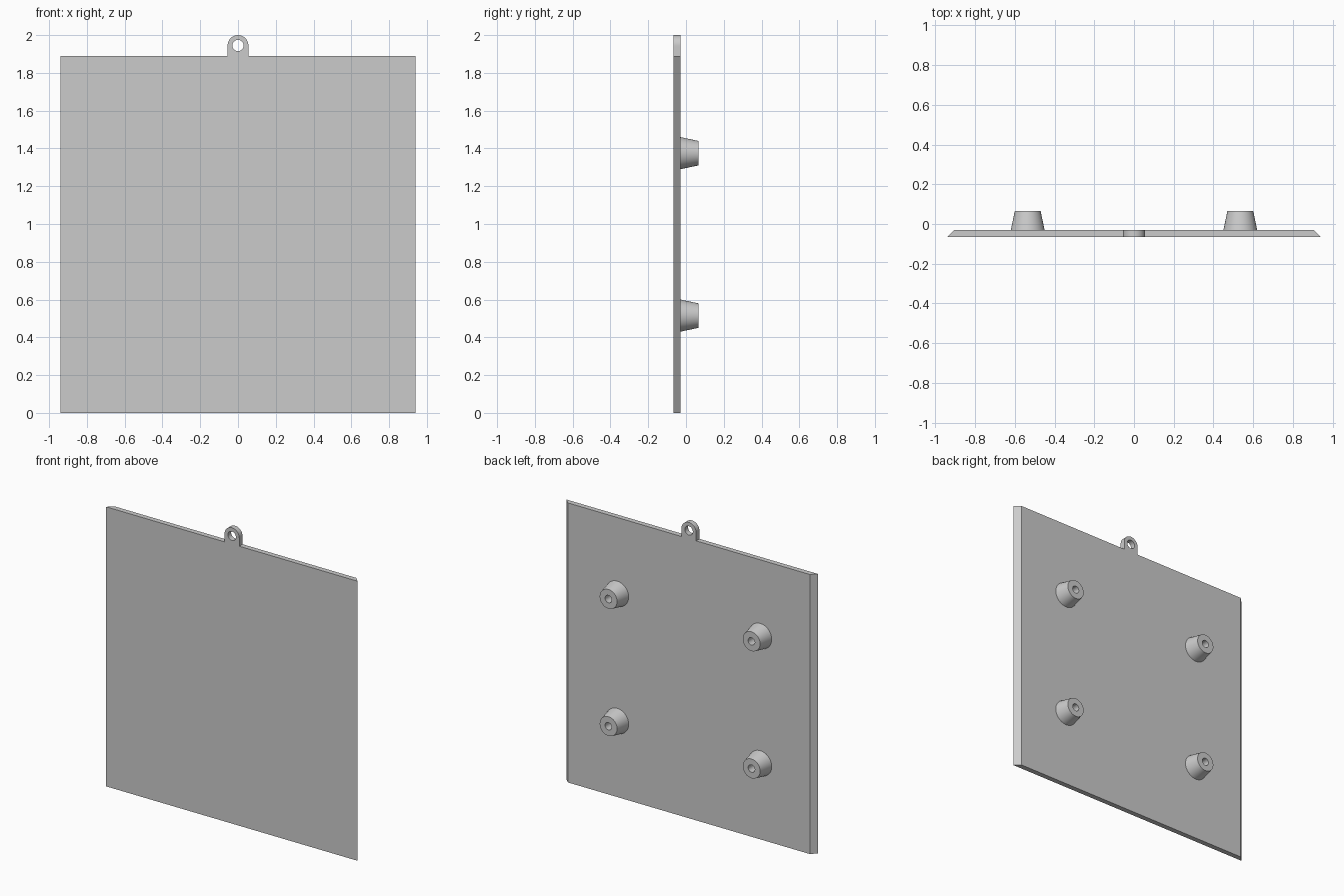
import bpy, bmesh
from math import sin, cos, pi, radians

cube = bpy.data.objects.get("Cube")
if cube:
    bpy.data.objects.remove(cube)

FRONT, BACK, BOSS_END = -0.065, -0.03, 0.065
PLATE_TOP = 1.89

grey = bpy.data.materials.new("plain_grey")
grey.use_nodes = True
COLOUR = (0.6, 0.6, 0.6, 1)
grey.diffuse_color = COLOUR
grey.node_tree.nodes["Principled BSDF"].inputs["Base Color"].default_value = COLOUR


def finish(name, bm, smooth=False):
    """Turn a bmesh into a named, coloured object."""
    bmesh.ops.recalc_face_normals(bm, faces=bm.faces)
    mesh = bpy.data.meshes.new(name)
    bm.to_mesh(mesh)
    bm.free()
    mesh.materials.append(grey)
    obj = bpy.data.objects.new(name, mesh)
    bpy.context.collection.objects.link(obj)
    if smooth:
        bpy.ops.object.select_all(action='DESELECT')
        obj.select_set(True)
        bpy.context.view_layer.objects.active = obj
        bpy.ops.object.shade_smooth_by_angle(angle=radians(30))
    return obj


def bridge(bm, a, b):
    """Join two closed vertex loops with quads."""
    n = len(a)
    for i in range(n):
        j = (i + 1) % n
        bm.faces.new((a[i], a[j], b[j], b[i]))


# Plate: trapezoid cross-section with mitred left and right edges
bm = bmesh.new()
section = [(-0.94, FRONT), (0.94, FRONT), (0.905, BACK), (-0.905, BACK)]
low, high = [[bm.verts.new((x, y, z)) for x, y in section] for z in (0, PLATE_TOP)]
bridge(bm, low, high)
bm.faces.new(low)
bm.faces.new(high)
finish("plate", bm)

# Hanging tab: round top, square foot, round hole through it
TAB_R, HOLE_R, SEGMENTS = 0.055, 0.03, 48
tab_z = PLATE_TOP + TAB_R


def tab_loop(bm, y, outer):
    loop = []
    for i in range(SEGMENTS):
        c, s = cos(2 * pi * i / SEGMENTS), sin(2 * pi * i / SEGMENTS)
        r = TAB_R if outer else HOLE_R
        if outer and s < 0:
            r /= max(abs(c), abs(s))
        loop.append(bm.verts.new((r * c, y, tab_z + r * s)))
    return loop


bm = bmesh.new()
loops = [tab_loop(bm, y, outer) for y, outer in
         ((FRONT, True), (BACK, True), (BACK, False), (FRONT, False))]
for k in range(4):
    bridge(bm, loops[k], loops[(k + 1) % 4])
finish("hanging_tab", bm, smooth=True)


# Tapered bosses on the back, each with a blind screw hole
def boss(name, x, z):
    bm = bmesh.new()
    profile = [(0.085, BACK), (0.065, BOSS_END), (0.025, BOSS_END), (0.025, BACK + 0.005)]
    rings = [[bm.verts.new((x + r * cos(2 * pi * i / SEGMENTS), y,
                            z + r * sin(2 * pi * i / SEGMENTS)))
              for i in range(SEGMENTS)] for r, y in profile]
    for a, b in zip(rings, rings[1:]):
        bridge(bm, a, b)
    bm.faces.new(rings[0])
    bm.faces.new(rings[-1])
    finish(name, bm, smooth=True)


for side, x in (("left", 0.535), ("right", -0.535)):
    for level, z in (("lower", 0.515), ("upper", 1.375)):
        boss(f"{level}_{side}_boss", x, z)
